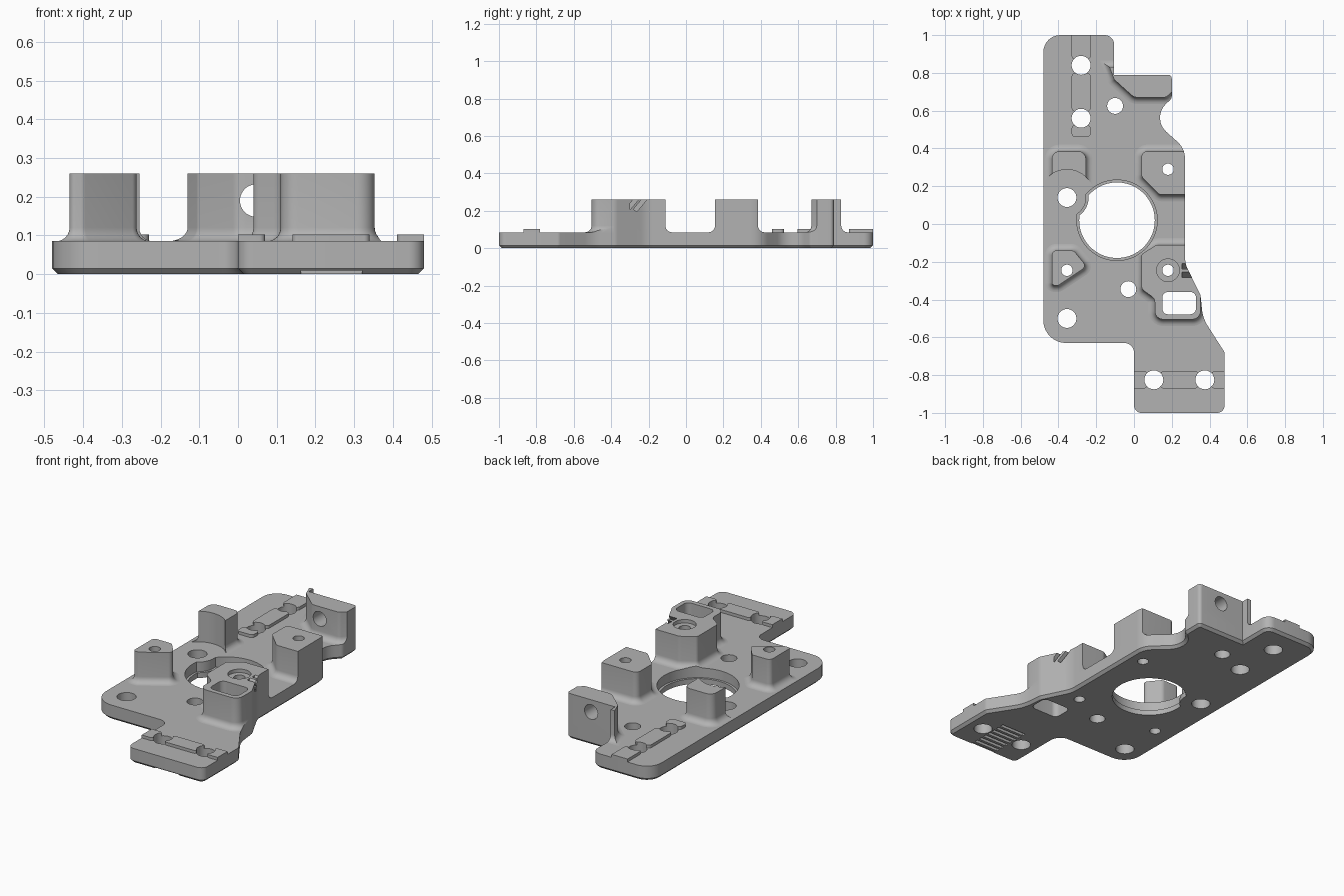
import bpy, bmesh, math
from mathutils import Vector, Matrix

if "Cube" in bpy.data.objects:
    bpy.data.objects.remove(bpy.data.objects["Cube"], do_unlink=True)

GREY = (0.45, 0.45, 0.45, 1)
mat = bpy.data.materials.new("machined_grey")
mat.use_nodes = True
mat.diffuse_color = GREY
mat.node_tree.nodes["Principled BSDF"].inputs["Base Color"].default_value = GREY

DECK, TOP = 0.085, 0.26


def rounded(corners, steps=8):
    """Outline with each corner (x, y, radius) replaced by an arc."""
    pts, n = [], len(corners)
    for i, (x, y, r) in enumerate(corners):
        p = Vector((x, y))
        a = (Vector(corners[i - 1][:2]) - p).normalized()
        b = (Vector(corners[(i + 1) % n][:2]) - p).normalized()
        half = a.angle(b) / 2
        if r == 0:
            pts.append(p)
            continue
        mid = p + (a + b).normalized() * (r / math.sin(half))
        start = p + a * (r / math.tan(half)) - mid
        end = p + b * (r / math.tan(half)) - mid
        sweep = start.angle_signed(end)
        for k in range(steps + 1):
            pts.append(mid + Matrix.Rotation(-sweep * k / steps, 2) @ start)
    area = sum(pts[i - 1].cross(pts[i]) for i in range(len(pts)))
    return pts if area > 0 else pts[::-1]


def circle(x, y, r, n=48):
    return [Vector((x + r * math.cos(math.tau * k / n), y + r * math.sin(math.tau * k / n)))
            for k in range(n)]


def box(x0, x1, y0, y1, r=0.0):
    return rounded([(x0, y0, r), (x1, y0, r), (x1, y1, r), (x0, y1, r)])


def offset(pts, d):
    out = []
    for i, p in enumerate(pts):
        u = (p - pts[i - 1]).normalized()
        v = (pts[(i + 1) % len(pts)] - p).normalized()
        n1, n2 = Vector((u.y, -u.x)), Vector((v.y, -v.x))
        out.append(p + (n1 + n2) * (d / (1 + n1.dot(n2))))
    return out


def loft(bm, pts, levels):
    """Stack the outline at (z, offset) levels into a closed solid."""
    rings = [[bm.verts.new((q.x, q.y, z)) for q in offset(pts, d)] for z, d in levels]
    n = len(pts)
    for lo, hi in zip(rings, rings[1:]):
        for i in range(n):
            j = (i + 1) % n
            bm.faces.new((lo[i], lo[j], hi[j], hi[i]))
    bm.faces.new(rings[0][::-1])
    bm.faces.new(rings[-1])


def make(name, bm):
    bmesh.ops.recalc_face_normals(bm, faces=bm.faces)
    me = bpy.data.meshes.new(name)
    bm.to_mesh(me)
    bm.free()
    ob = bpy.data.objects.new(name, me)
    bpy.context.collection.objects.link(ob)
    return ob


def solid(name, pts, levels):
    bm = bmesh.new()
    loft(bm, pts, levels)
    return make(name, bm)


def boolean(ob, other, op):
    m = ob.modifiers.new(op, "BOOLEAN")
    m.operation, m.object, m.solver = op, other, "EXACT"
    m.use_self = op == "DIFFERENCE"


# Base plate, chamfered along the bottom edge
outline = rounded([
    (-0.48, 1, 0.09), (-0.105, 1, 0.05), (-0.105, 0.79, 0), (0.2, 0.79, 0.02),
    (0.2, 0.665, 0.03), (0.09, 0.56, 0.1), (0.27, 0.4, 0.12), (0.27, -0.21, 0.15),
    (0.352, -0.375, 0.06), (0.365, -0.5, 0.2), (0.48, -0.68, 0.03), (0.48, -1, 0.04),
    (0, -1, 0.04), (0, -0.63, 0.05), (-0.48, -0.63, 0.12)])
plate = solid("base_plate", outline, [(0, -0.015), (0.015, 0), (DECK, 0)])
limit = solid("outline_limit", outline, [(0.05, 0), (0.4, 0)])

# Posts with a fillet at the foot
R = 0.035
fillet = [(DECK - 0.005, R)] + [
    (DECK + R * (1 - math.cos(a)), R * (1 - math.sin(a)))
    for a in (math.pi / 2 * k / 6 for k in range(7))] + [(TOP, 0)]
posts = {
    "back_wall": [(-0.13, 0.83, 0), (0.24, 0.83, 0), (0.24, 0.71, 0), (0.2, 0.70, 0.02),
                  (0.17, 0.67, 0.03), (0.0, 0.67, 0.05), (-0.105, 0.765, 0.02)],
    "back_left_post": [(0.04, 0.385, 0.03), (0.31, 0.385, 0), (0.31, 0.155, 0),
                       (0.135, 0.155, 0.03), (0.04, 0.25, 0.03)],
    "back_right_post": [(-0.435, 0.385, 0.04), (-0.255, 0.385, 0.04),
                        (-0.255, 0.22, 0), (-0.435, 0.22, 0)],
    "front_right_post": [(-0.435, -0.14, 0.025), (-0.32, -0.14, 0.03), (-0.25, -0.225, 0.025),
                         (-0.4, -0.325, 0.02), (-0.435, -0.325, 0.015)],
    "front_left_post": [(0.04, -0.16, 0.02), (0.12, -0.11, 0.04), (0.32, -0.11, 0),
                        (0.353, -0.3, 0), (0.353, -0.505, 0.045), (0.11, -0.505, 0.045),
                        (0.11, -0.395, 0.04), (0.04, -0.345, 0.03)],
}
parts = [plate]
for name, corners in posts.items():
    parts.append(solid(name, rounded(corners), fillet))

# Low locating ribs, interrupted at the bolt holes
bm = bmesh.new()
rib = [(DECK - 0.005, 0), (0.102, 0)]
for y0, y1 in ((0.46, 0.525), (0.595, 0.80), (0.87, 1.04)):
    loft(bm, box(-0.33, -0.23, y0, y1, 0.02), rib)
parts.append(make("back_rib", bm))
bm = bmesh.new()
for x0, x1 in ((-0.04, 0.07), (0.14, 0.34), (0.41, 0.52)):
    loft(bm, box(x0, x1, -0.87, -0.78, 0.015), rib)
parts.append(make("front_rib", bm))

# Vertical holes, bore and pocket
bm = bmesh.new()
through = [(-0.1, 0), (0.4, 0)]
for x, y, r in ((-0.28, 0.84, 0.05), (-0.28, 0.56, 0.05), (-0.355, 0.14, 0.05),
                (-0.355, -0.5, 0.05), (0.105, -0.825, 0.05), (0.375, -0.825, 0.05),
                (-0.1, 0.625, 0.042), (-0.03, -0.345, 0.042),
                (0.18, 0.29, 0.03), (-0.355, -0.245, 0.03)):
    loft(bm, circle(x, y, r), through)
loft(bm, circle(0.18, -0.245, 0.03), [(-0.1, 0), (0.24, 0), (0.24, 0.03), (0.4, 0.03)])
loft(bm, box(0.15, 0.328, -0.478, -0.36, 0.03), through)

# Stepped central bore that keeps a lug around the neighbouring hole
lug = Vector((-0.355, 0.14))
bore = []
for p in circle(-0.09, 0.02, 0.2, 96):
    d = p - lug
    bore.append(lug + d.normalized() * 0.115 if d.length < 0.115 else p)
loft(bm, bore, [(-0.1, 0), (0.03, 0), (0.03, 0.013), (0.2, 0.013)])

# Grooves under the front foot
for k in range(8):
    y = -0.985 + k * 0.036
    loft(bm, box(0.163, 0.32, y - 0.01, y + 0.01), [(-0.05, 0), (0.015, 0)])

# Cross hole in the back wall
bmesh.ops.create_cone(bm, cap_ends=True, segments=40, radius1=0.042, radius2=0.042, depth=0.3,
                      matrix=Matrix.Translation((0.047, 0.75, 0.19)) @ Matrix.Rotation(math.pi / 2, 4, "X"))

# Slanted slots in the side of the front left post
for y in (-0.24, -0.285):
    bmesh.ops.create_cube(bm, size=1, matrix=Matrix.Translation((0.285, y, 0.24))
                          @ Matrix.Rotation(math.radians(-40), 4, "X")
                          @ Matrix.Diagonal((0.06, 0.022, 0.1, 1)))
cutter = make("hole_cutter", bm)
relief = solid("relief_cutter", circle(lug.x, lug.y, 0.148, 64), [(DECK - 0.001, 0), (0.4, 0)])

for ob in parts:
    if ob is not plate:
        boolean(ob, limit, "INTERSECT")
    if ob.name == "back_right_post":
        boolean(ob, relief, "DIFFERENCE")
    boolean(ob, cutter, "DIFFERENCE")

# Apply the cuts, then shade and colour
deps = bpy.context.evaluated_depsgraph_get()
meshes = [bpy.data.meshes.new_from_object(ob.evaluated_get(deps)) for ob in parts]
for ob, me in zip(parts, meshes):
    ob.modifiers.clear()
    ob.data = me
    me.materials.clear()
    me.materials.append(mat)
for helper in (limit, cutter, relief):
    bpy.data.objects.remove(helper, do_unlink=True)
bpy.ops.object.select_all(action="DESELECT")
for ob in parts:
    ob.select_set(True)
bpy.context.view_layer.objects.active = plate
bpy.ops.object.shade_smooth_by_angle(angle=math.radians(30))
